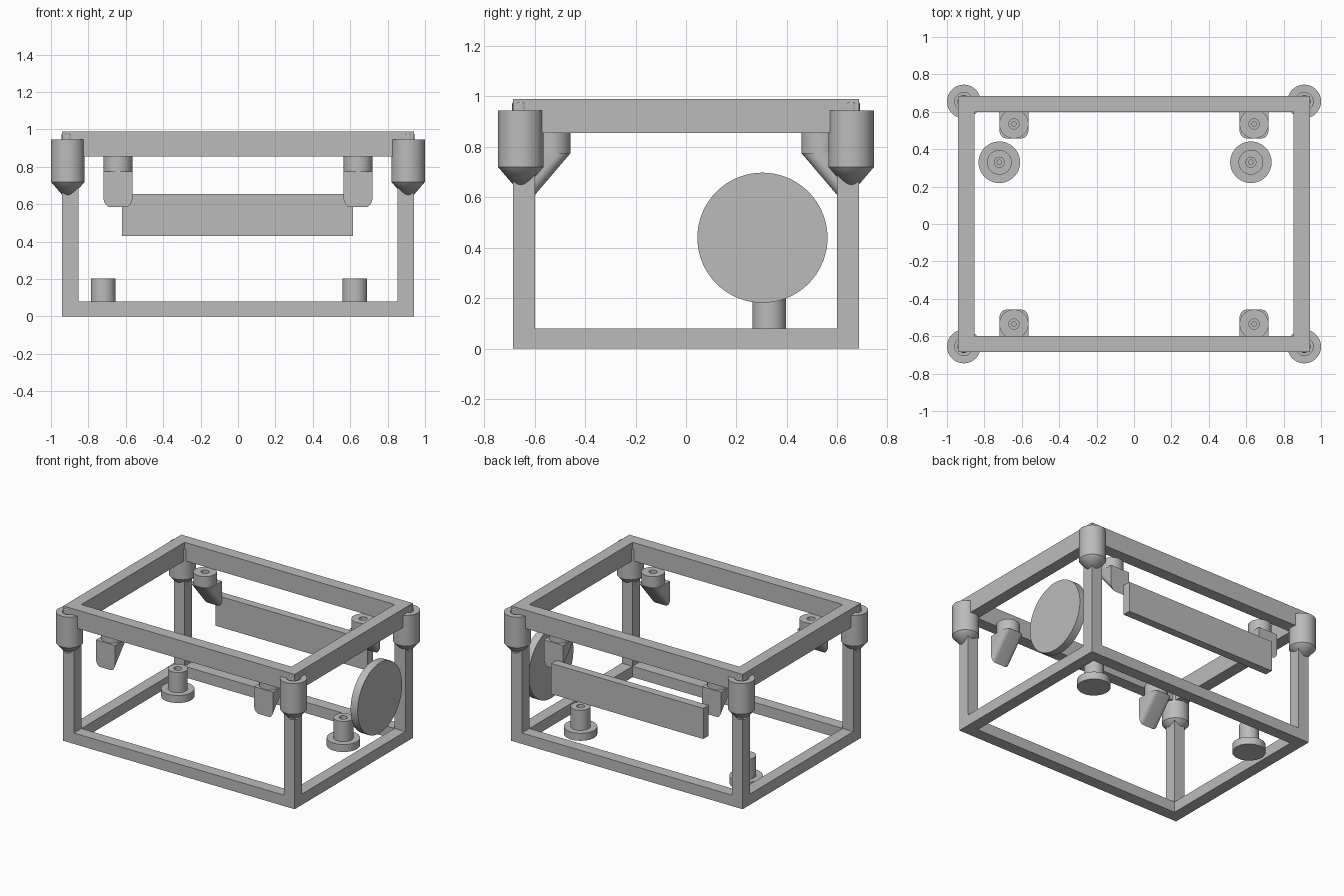
import bpy, bmesh, math
from mathutils import Vector

cube = bpy.data.objects.get("Cube")
if cube:
    bpy.data.objects.remove(cube, do_unlink=True)

# Single grey material
grey = bpy.data.materials.new("plain_grey")
grey.use_nodes = True
GREY = (0.5, 0.5, 0.5, 1)
grey.diffuse_color = GREY
grey.node_tree.nodes["Principled BSDF"].inputs["Base Color"].default_value = GREY


def finish(name, bm, smooth=False):
    bmesh.ops.recalc_face_normals(bm, faces=bm.faces)
    mesh = bpy.data.meshes.new(name)
    bm.to_mesh(mesh)
    bm.free()
    mesh.materials.append(grey)
    obj = bpy.data.objects.new(name, mesh)
    bpy.context.collection.objects.link(obj)
    if smooth:
        bpy.ops.object.select_all(action='DESELECT')
        obj.select_set(True)
        bpy.context.view_layer.objects.active = obj
        bpy.ops.object.shade_smooth_by_angle(angle=math.radians(30))
    return obj


def box(name, low, high):
    low, high = Vector(low), Vector(high)
    bm = bmesh.new()
    bmesh.ops.create_cube(bm, size=1)
    for v in bm.verts:
        v.co = (low + high) / 2 + v.co * (high - low)
    return finish(name, bm)


def lathe(name, profile, x, y, steps=48):
    """Spin (radius, height) points that start and end on the axis."""
    bm = bmesh.new()
    verts = [bm.verts.new((r, 0, z)) for r, z in profile]
    edges = [bm.edges.new(pair) for pair in zip(verts, verts[1:])]
    bmesh.ops.spin(bm, geom=verts + edges, axis=(0, 0, 1), cent=(0, 0, 0),
                   angle=math.tau, steps=steps)
    bmesh.ops.remove_doubles(bm, verts=bm.verts, dist=0.0001)
    bmesh.ops.translate(bm, verts=bm.verts, vec=(x, y, 0))
    return finish(name, bm, True)


def with_hole(profile, top):
    """Close a profile with a stepped screw hole in its top."""
    return profile + [(0.027, top), (0.027, top - 0.03),
                      (0.012, top - 0.03), (0.012, top - 0.05), (0, top - 0.05)]


# Frame dimensions
X, Y, H = 0.94, 0.685, 0.99
T = 0.087
BASE, BEAM = 0.08, 0.855


def mount_wedge(name, x, side):
    # Sloping bracket with rounded lower edges, flat face outward
    bm = bmesh.new()
    outline = [(0.458, 0.775), (0.62, 0.775), (0.62, 0.585)]
    face = bm.faces.new([bm.verts.new((x - 0.078, side * y, z)) for y, z in outline])
    ext = bmesh.ops.extrude_face_region(bm, geom=[face])
    bmesh.ops.translate(bm, vec=(0.156, 0, 0),
                        verts=[g for g in ext["geom"] if isinstance(g, bmesh.types.BMVert)])

    def is_slope(e):
        d = e.verts[0].co - e.verts[1].co
        return abs(d.x) < 0.001 and abs(d.y) > 0.01 and abs(d.z) > 0.01

    bmesh.ops.bevel(bm, geom=[e for e in bm.edges if is_slope(e)], offset=0.036,
                    segments=8, profile=0.5, affect='EDGES')
    return finish(name, bm, True)


# Rails along both directions
for level, z0, z1 in (("lower", 0, BASE), ("upper", BEAM, H)):
    for s, word in ((-1, "front"), (1, "back")):
        ya, yb = sorted((s * Y, s * (Y - T)))
        box(f"{level}_{word}_rail", (-X, ya, z0), (X, yb, z1))
    for s, word in ((-1, "right"), (1, "left")):
        xa, xb = sorted((s * X, s * (X - T)))
        box(f"{level}_{word}_rail", (xa, T - Y, z0), (xb, Y - T, z1))

# Posts, corner canisters and hanging mounts
for sx, side in ((-1, "right"), (1, "left")):
    for sy, end in ((-1, "front"), (1, "back")):
        tag = f"{end}_{side}"
        xa, xb = sorted((sx * X, sx * (X - T)))
        ya, yb = sorted((sy * Y, sy * (Y - T)))
        box(f"{tag}_post", (xa, ya, BASE), (xb, yb, BEAM))
        lathe(f"{tag}_canister",
              [(0, 0.615), (0.09, 0.72), (0.09, 0.945), (0.048, 0.945), (0.048, 0.935),
               (0.034, 0.935), (0.034, 0.972), (0.026, 0.984), (0, 0.984)],
              sx * 0.91, sy * 0.655)
        lathe(f"{tag}_mount_collar",
              with_hole([(0, 0.775), (0.078, 0.775), (0.078, BEAM)], BEAM),
              sx * 0.642, sy * 0.535)
        mount_wedge(f"{tag}_mount_wedge", sx * 0.642, sy)

# Flanged feet
for word, x in (("right", -0.72), ("left", 0.625)):
    lathe(f"{word}_foot",
          with_hole([(0, 0), (0.111, 0), (0.111, 0.055), (0.066, 0.055), (0.066, 0.203)], 0.203),
          x, 0.33)

# Back panel
box("back_panel", (-0.62, 0.625, 0.43), (0.615, Y, 0.655))

# Side disc, turned to face sideways
disc = lathe("side_disc", [(0, 0), (0.258, 0), (0.258, 0.057), (0, 0.057)], 0, 0, 72)
disc.rotation_euler = (0, math.pi / 2, 0)
disc.location = (X - 0.057, 0.303, 0.44)
